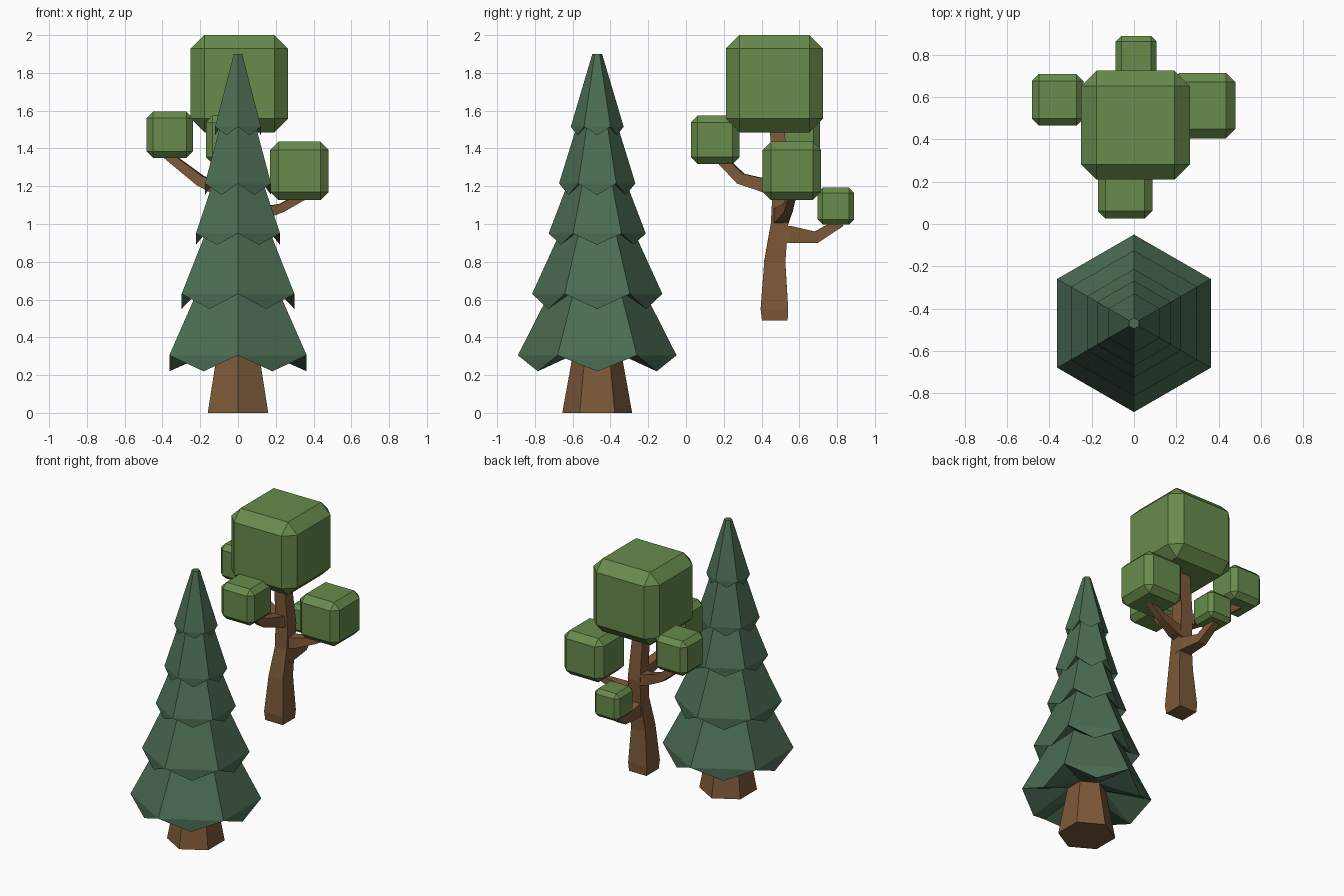
import bpy, bmesh, math
from mathutils import Vector

if "Cube" in bpy.data.objects:
    bpy.data.objects.remove(bpy.data.objects["Cube"])


def material(name, srgb):
    m = bpy.data.materials.new(name)
    m.diffuse_color = [(c / 255 / 12.92 if c < 11 else ((c / 255 + 0.055) / 1.055) ** 2.4) for c in srgb] + [1]
    m.use_nodes = True
    m.node_tree.nodes["Principled BSDF"].inputs["Base Color"].default_value = m.diffuse_color
    return m


PINE = material("pine green", (75, 108, 83))
LEAF = material("leaf green", (104, 139, 76))
WOOD = material("bark brown", (124, 89, 57))


def finish(bm, name, mat):
    bmesh.ops.recalc_face_normals(bm, faces=bm.faces)
    mesh = bpy.data.meshes.new(name)
    bm.to_mesh(mesh)
    bm.free()
    mesh.materials.append(mat)
    ob = bpy.data.objects.new(name, mesh)
    bpy.context.collection.objects.link(ob)
    return ob


def hex_ring(bm, r, z, cy):
    # Corners lie on the y axis
    return [bm.verts.new((r * math.sin(i * math.pi / 3), cy - r * math.cos(i * math.pi / 3), z))
            for i in range(6)]


def bridge(bm, a, b):
    n = len(a)
    for i in range(n):
        j = (i + 1) % n
        bm.faces.new((a[i], a[j], b[j], b[i]))


PINE_Y = -0.47

# Pine trunk
bm = bmesh.new()
low, high = hex_ring(bm, 0.185, 0, PINE_Y), hex_ring(bm, 0.12, 0.36, PINE_Y)
bridge(bm, low, high)
bm.faces.new(low)
bm.faces.new(high)
finish(bm, "pine_trunk", WOOD)


# Pine tiers: hexagonal skirts with a pointed drop in the middle of each side
def pine_tier(name, r, z, drop, r_top, z_top, r_in, z_in):
    bm = bmesh.new()
    rim = hex_ring(bm, r, z, PINE_Y)
    top = hex_ring(bm, r_top, z_top, PINE_Y)
    inner = hex_ring(bm, r_in, z_in, PINE_Y)
    bridge(bm, rim, top)
    bm.faces.new(top)
    bm.faces.new(inner)
    for i in range(6):
        a, b = rim[i], rim[(i + 1) % 6]
        p = bm.verts.new((a.co + b.co) / 2 - Vector((0, 0, drop)))
        c, d = inner[i], inner[(i + 1) % 6]
        bm.faces.new((a, b, p))
        bm.faces.new((a, p, c))
        bm.faces.new((p, d, c))
        bm.faces.new((p, b, d))
    finish(bm, name, PINE)


# rim radius, rim height, drop, top radius, top height
tiers = [(0.42, 0.305, 0.085, 0.245, 0.65),
         (0.345, 0.63, 0.08, 0.19, 0.97),
         (0.257, 0.95, 0.06, 0.15, 1.23),
         (0.202, 1.215, 0.062, 0.105, 1.53),
         (0.14, 1.515, 0.045, 0.026, 1.90)]
r_in, z_in = 0.11, 0.34
for n, (r, z, drop, rt, zt) in enumerate(tiers):
    pine_tier(f"pine_tier_{n + 1}", r, z, drop, rt, zt, r_in, z_in)
    r_in, z_in = rt - 0.01, zt


# Square-section limbs; each point is (x, y, z, half width)
def limb(name, points):
    bm = bmesh.new()
    pts = [Vector(p[:3]) for p in points]
    rings = []
    for i, p in enumerate(pts):
        t = (pts[min(i + 1, len(pts) - 1)] - pts[max(i - 1, 0)]).normalized()
        if abs(t.z) > 0.9:
            side = Vector((1, 0, 0))
            if 0 < i:
                side = (side - t * side.dot(t)).normalized()
            if i == 0:
                t = Vector((0, 0, 1))
        else:
            side = t.cross(Vector((0, 0, 1))).normalized()
        up = side.cross(t)
        h = points[i][3]
        rings.append([bm.verts.new(p + (side * a + up * b) * h)
                      for a, b in ((-1, -1), (1, -1), (1, 1), (-1, 1))])
    for a, b in zip(rings, rings[1:]):
        bridge(bm, a, b)
    bm.faces.new(rings[0])
    bm.faces.new(rings[-1])
    finish(bm, name, WOOD)


limb("leafy_trunk", [(0, 0.47, 0.49, 0.068), (0, 0.468, 0.55, 0.073), (0.005, 0.47, 0.8, 0.056),
                     (0.02, 0.495, 1.0, 0.046), (0.02, 0.505, 1.15, 0.048), (0.007, 0.48, 1.55, 0.037)])
limb("back_branch", [(0.02, 0.48, 0.945, 0.046), (0.02, 0.55, 0.945, 0.045),
                     (0.015, 0.69, 0.93, 0.031), (0.01, 0.82, 1.01, 0.024)])
limb("right_branch", [(0.02, 0.5, 1.04, 0.042), (0.1, 0.51, 1.05, 0.036),
                      (0.23, 0.54, 1.085, 0.023), (0.35, 0.56, 1.15, 0.02)])
limb("left_branch", [(0.02, 0.5, 1.15, 0.042), (-0.07, 0.52, 1.17, 0.036),
                     (-0.2, 0.56, 1.23, 0.028), (-0.38, 0.59, 1.37, 0.022)])
limb("front_branch", [(0.02, 0.51, 1.18, 0.042), (0, 0.43, 1.2, 0.036),
                      (-0.02, 0.29, 1.24, 0.03), (-0.04, 0.19, 1.34, 0.025)])


# Leaf blocks: cubes with chamfered edges
def leaf_block(name, centre, size):
    bm = bmesh.new()
    bmesh.ops.create_cube(bm, size=size)
    bmesh.ops.translate(bm, verts=bm.verts, vec=centre)
    bmesh.ops.bevel(bm, geom=bm.edges[:], offset=size * 0.14, segments=1, affect='EDGES')
    finish(bm, name, LEAF)


leaf_block("crown_leaves", (0.007, 0.468, 1.743), 0.515)
leaf_block("left_leaves", (-0.361, 0.588, 1.473), 0.245)
leaf_block("right_leaves", (0.325, 0.56, 1.281), 0.309)
leaf_block("front_leaves", (-0.042, 0.154, 1.446), 0.257)
leaf_block("back_leaves", (0.01, 0.793, 1.095), 0.195)
